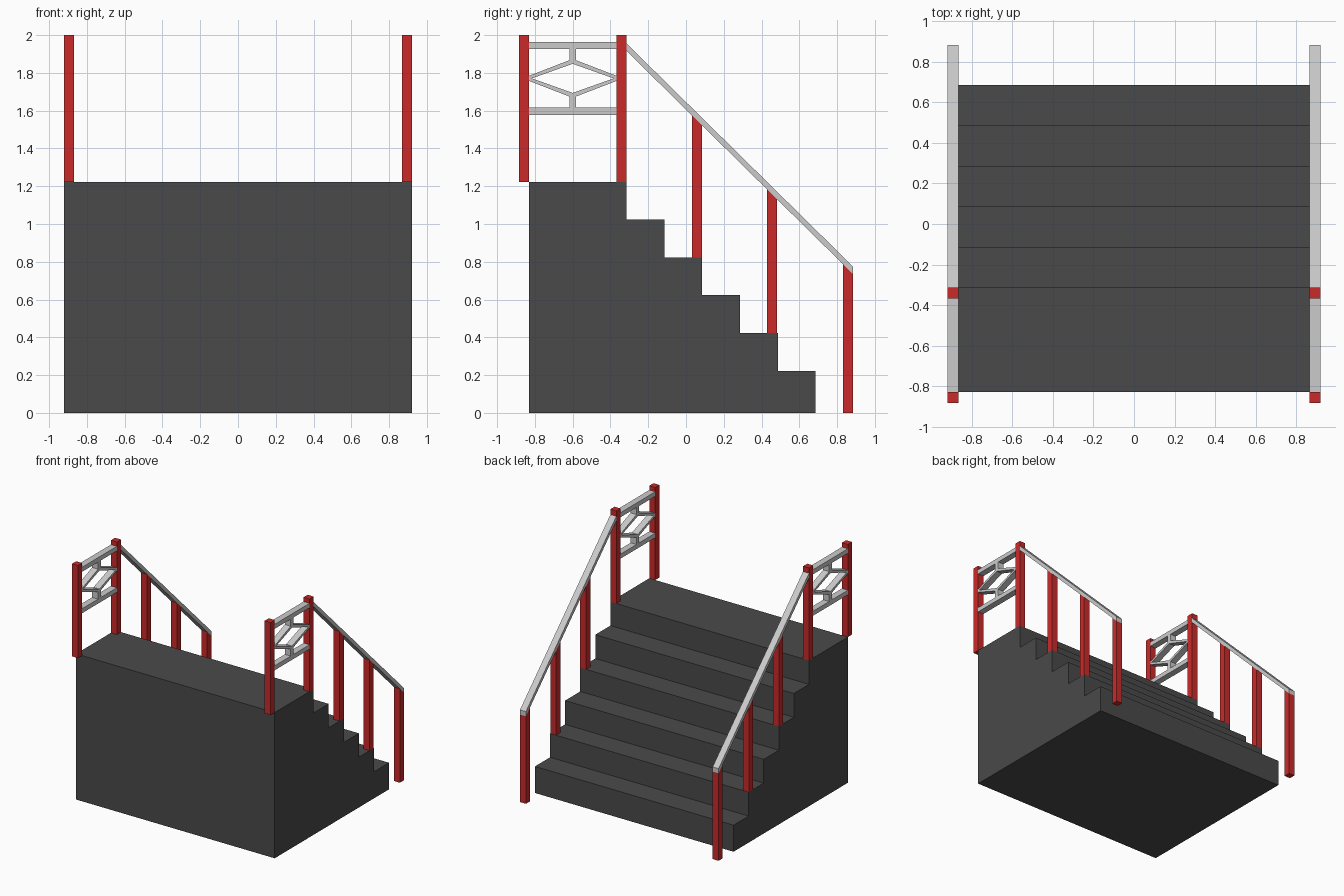
import bpy
import bmesh

if "Cube" in bpy.data.objects:
    bpy.data.objects.remove(bpy.data.objects["Cube"])


def material(name, rgb):
    mat = bpy.data.materials.new(name)
    mat.diffuse_color = (*rgb, 1)
    mat.use_nodes = True
    mat.node_tree.nodes["Principled BSDF"].inputs["Base Color"].default_value = mat.diffuse_color
    return mat


RED = material("red_paint", (0.6, 0.023, 0.023))
DARK = material("dark_stone", (0.068, 0.068, 0.068))
X_IN, X_OUT = 0.867, 0.922


def extrude(name, profile, x0, x1, mat=None):
    """Extrude a (y, z) outline along x from x0 to x1."""
    bm = bmesh.new()
    face = bm.faces.new([bm.verts.new((x0, y, z)) for y, z in profile])
    out = bmesh.ops.extrude_face_region(bm, geom=[face])
    verts = [v for v in out["geom"] if isinstance(v, bmesh.types.BMVert)]
    bmesh.ops.translate(bm, verts=verts, vec=(x1 - x0, 0, 0))
    bmesh.ops.recalc_face_normals(bm, faces=bm.faces)
    mesh = bpy.data.meshes.new(name)
    bm.to_mesh(mesh)
    bm.free()
    obj = bpy.data.objects.new(name, mesh)
    bpy.context.collection.objects.link(obj)
    if mat:
        mesh.materials.append(mat)
    return obj


def side_part(name, profile, mat=None):
    """Railing part on the +x side, mirrored to the -x side."""
    obj = extrude(name, profile, X_IN, X_OUT, mat)
    obj.modifiers.new("mirror", 'MIRROR').use_axis[0] = True
    return obj


def rect(y0, y1, z0, z1):
    return [(y0, z0), (y1, z0), (y1, z1), (y0, z1)]


# Stair block: stepped side profile
BACK, TOP, STEP = -0.83, 1.223, 0.2
steps = [(BACK, 0), (BACK, TOP)]
for i in range(6):
    y, z = -0.314 + i * STEP, TOP - i * STEP
    steps.append((y, z))
    steps.append((y, z - STEP if i < 5 else 0))
extrude("stairs", steps, -X_OUT, X_OUT, DARK)

# Sloped handrail
R0, R1, THICK = -0.314, 0.885, 0.04


def rail_top(y):
    return 1.955 - (y - R0) * 0.985


side_part("handrail", [(R0, rail_top(R0)), (R1, rail_top(R1)),
                       (R1, rail_top(R1) - THICK), (R0, rail_top(R0) - THICK)])

# Landing posts
side_part("landing_post_front", rect(-0.885, BACK, TOP, 2), RED)
side_part("landing_post_rear", rect(-0.369, -0.314, TOP, 2), RED)

# Stair posts, cut to the slope of the handrail
for i, (y, z) in enumerate([(0.031, 0.823), (0.428, 0.423), (0.83, 0)]):
    y1 = y + 0.055
    side_part(f"stair_post_{i + 1}",
              [(y, z), (y1, z), (y1, rail_top(y1) - THICK),
               (y, rail_top(y) - THICK)], RED)

# Landing panel: bars, stubs and split diamond
P0, P1, PM, ZM = BACK, -0.369, -0.6, 1.771
for label, s in (("upper", 1), ("lower", -1)):
    def flip(pts):
        return [(y, ZM + s * dz) for y, dz in pts]
    side_part(f"{label}_panel_bar", flip(rect(P0, P1, 0.155, 0.193)))
    side_part(f"{label}_panel_stub", flip(rect(PM - 0.018, PM + 0.018, 0.096, 0.155)))
    side_part(f"{label}_panel_chevron",
              flip([(P0, 0), (P0, 0.014), (PM - 0.018, 0.096), (PM + 0.018, 0.096),
                    (P1, 0.014), (P1, 0), (P1 - 0.014, 0), (PM, 0.077),
                    (P0 + 0.014, 0)]))
